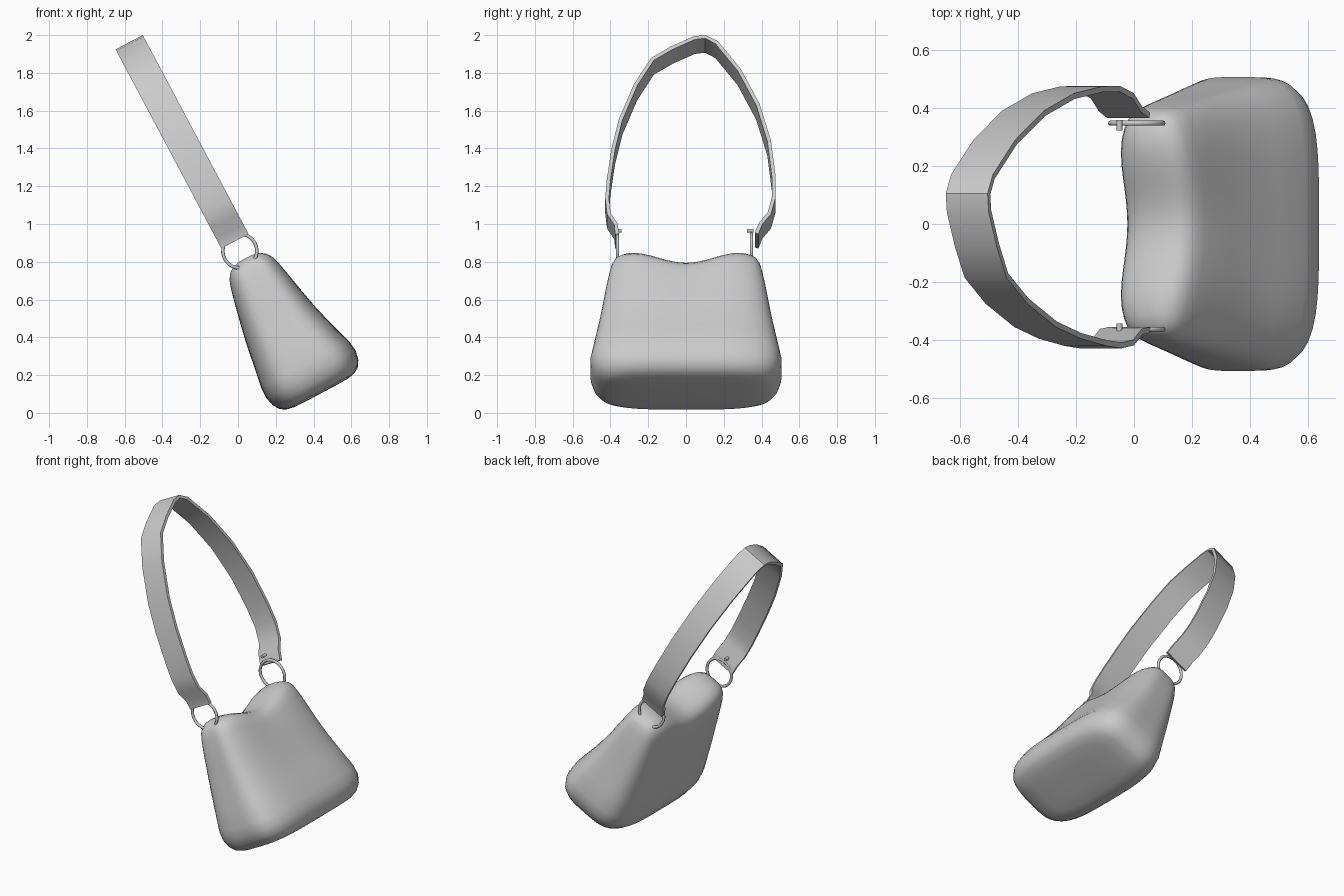
import bpy, bmesh, math
from mathutils import Vector

if "Cube" in bpy.data.objects:
    bpy.data.objects.remove(bpy.data.objects["Cube"])

TILT = math.radians(-28)  # whole bag leans about the y axis


def finish(name, bm, angle=35):
    bmesh.ops.recalc_face_normals(bm, faces=bm.faces)
    me = bpy.data.meshes.new(name)
    bm.to_mesh(me)
    bm.free()
    ob = bpy.data.objects.new(name, me)
    bpy.context.collection.objects.link(ob)
    ob.rotation_euler = (0, TILT, 0)
    bpy.ops.object.select_all(action='DESELECT')
    ob.select_set(True)
    bpy.context.view_layer.objects.active = ob
    bpy.ops.object.shade_smooth_by_angle(angle=math.radians(angle))
    return ob


def smooth(t):
    t = max(0.0, min(1.0, t))
    return t * t * (3 - 2 * t)


# bag body: stacked rounded-rectangle rings (height, centre, half depth, half length)
levels = [(-.115, .438, .08, .18), (-.113, .438, .16, .33), (-.104, .438, .205, .42),
          (-.085, .438, .235, .46), (-.05, .438, .257, .488), (0, .437, .268, .505),
          (.06, .434, .263, .506), (.18, .425, .234, .483), (.3, .418, .208, .459),
          (.42, .417, .184, .438), (.52, .418, .166, .421), (.6, .419, .15, .405),
          (.645, .42, .138, .393), (.675, .42, .12, .376), (.694, .42, .095, .35),
          (.704, .42, .06, .31), (.707, .42, .025, .26)]
SIDES = 64
bm = bmesh.new()
rings = []
for w, c, a, b in levels:
    ring = []
    for i in range(SIDES):
        t = 2 * math.pi * i / SIDES
        cs, sn = math.cos(t), math.sin(t)
        r = (abs(cs) ** 3.8 + abs(sn) ** 3.8) ** (-1 / 3.8)
        y = b * r * sn
        dip = .068 * math.cos(min(abs(y) / .31, 1) * math.pi / 2) ** 2
        ring.append(bm.verts.new((c + a * r * cs, y, w - dip * smooth((w - .35) / .33))))
    rings.append(ring)
for lo, hi in zip(rings, rings[1:]):
    for i in range(SIDES):
        j = (i + 1) % SIDES
        bm.faces.new((lo[i], lo[j], hi[j], hi[i]))
bm.faces.new(rings[0])
# top cap bridged across its length so it follows the dip
top = rings[-1]
q, h = SIDES // 4, SIDES // 2
for k in range(-q, q):
    a0, a1 = top[k % SIDES], top[(k + 1) % SIDES]
    b0, b1 = top[(h - k) % SIDES], top[(h - k - 1) % SIDES]
    vs = list(dict.fromkeys((a0, a1, b1, b0)))
    if len(vs) > 2:
        bm.faces.new(vs)
finish("bag_body", bm, 60)

# strap: outer side profile (y, height), thickened inward
path = [Vector(p) for p in [
    (-.375, .81), (-.38, .865), (-.418, .93), (-.428, 1.02), (-.42, 1.13), (-.395, 1.32),
    (-.355, 1.5), (-.275, 1.71), (-.185, 1.865), (-.08, 1.935), (.04, 1.995), (.105, 2.003),
    (.17, 1.965), (.29, 1.80), (.39, 1.59), (.45, 1.37), (.474, 1.16), (.475, 1.03),
    (.45, .93), (.405, .87), (.383, .81)]]
bm = bmesh.new()
sections = []
for i, p in enumerate(path):
    d = (path[min(i + 1, len(path) - 1)] - path[max(i - 1, 0)]).normalized()
    q = p + Vector((d.y, -d.x)) * .02
    sections.append([bm.verts.new((u, v.x, v.y)) for u, v in
                     ((.331, p), (.494, p), (.494, q), (.331, q))])
for s, t in zip(sections, sections[1:]):
    for i in range(4):
        j = (i + 1) % 4
        bm.faces.new((s[i], s[j], t[j], t[i]))
bm.faces.new(sections[0])
bm.faces.new(sections[-1])
finish("strap", bm)

# rings joining strap to bag, and the studs on the strap ends
for side, y, ys in (("front", -.363, -.36), ("back", .347, .34)):
    bm = bmesh.new()
    loops = []
    for i in range(32):
        t = 2 * math.pi * i / 32
        loops.append([bm.verts.new((
            .411 + (.09 + .009 * math.cos(s)) * math.cos(t), y + .009 * math.sin(s),
            .752 + (.09 + .009 * math.cos(s)) * math.sin(t)))
            for s in [2 * math.pi * k / 10 for k in range(10)]])
    for i in range(32):
        p, n = loops[i], loops[(i + 1) % 32]
        for k in range(10):
            m = (k + 1) % 10
            bm.faces.new((p[k], p[m], n[m], n[k]))
    finish(side + "_ring", bm, 60)

    bm = bmesh.new()
    bmesh.ops.create_cone(bm, cap_ends=True, segments=14, radius1=.01, radius2=.01, depth=.036)
    for v in bm.verts:
        x, yy, z = v.co
        v.co = (.409 + x, ys + z, .875 + yy)
    finish(side + "_stud", bm)
